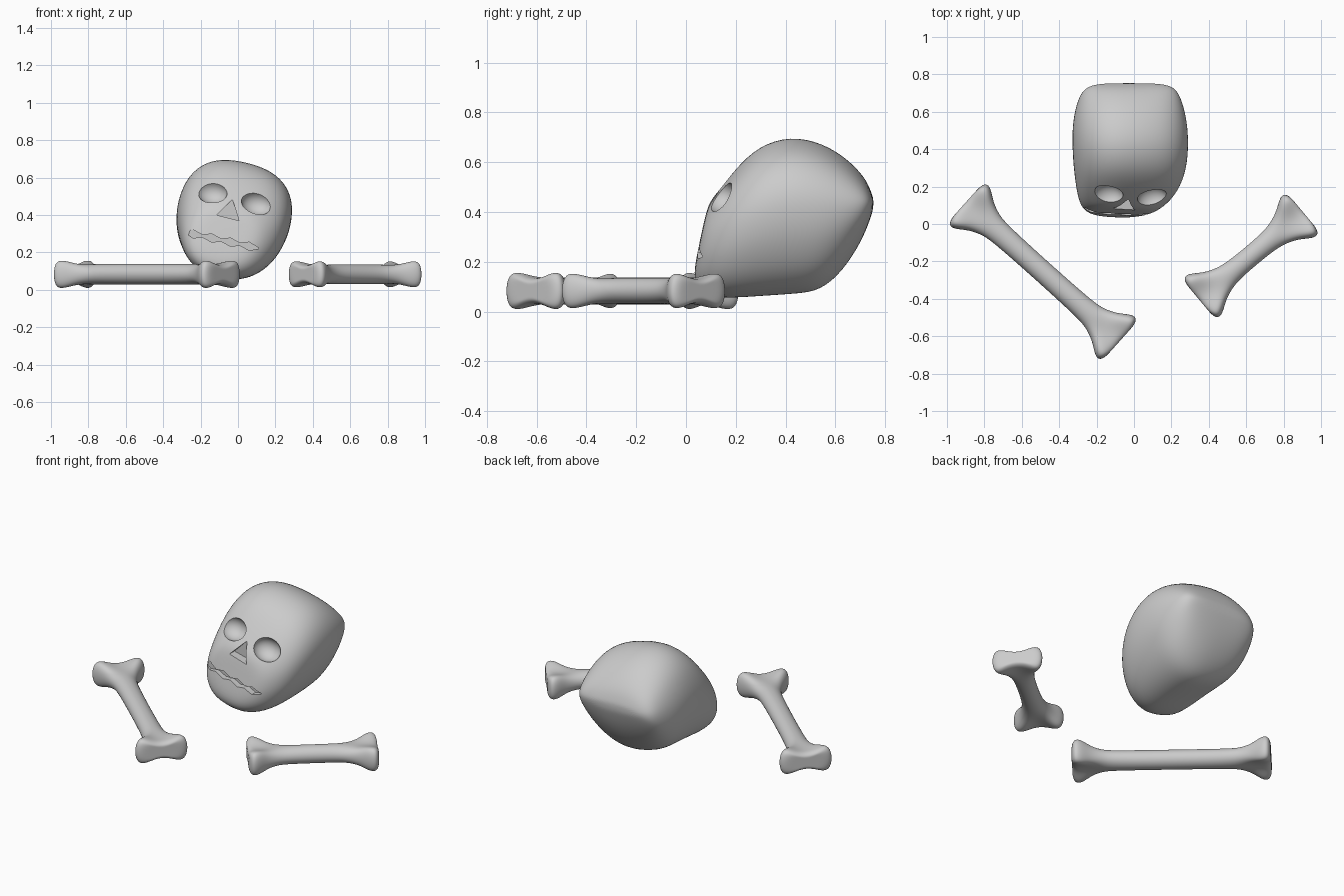
import bpy, bmesh, math
from mathutils import Vector

if "Cube" in bpy.data.objects:
    bpy.data.objects.remove(bpy.data.objects["Cube"])


def make_object(name, bm):
    bmesh.ops.recalc_face_normals(bm, faces=bm.faces[:])
    me = bpy.data.meshes.new(name)
    bm.to_mesh(me)
    bm.free()
    ob = bpy.data.objects.new(name, me)
    bpy.context.collection.objects.link(ob)
    return ob


def loft(name, rings):
    """Bridge equal-sized rings of points and close both ends."""
    bm = bmesh.new()
    vs = [[bm.verts.new(p) for p in r] for r in rings]
    n = len(vs[0])
    for a, b in zip(vs, vs[1:]):
        for i in range(n):
            j = (i + 1) % n
            bm.faces.new((a[i], a[j], b[j], b[i]))
    bm.faces.new(vs[0])
    bm.faces.new(vs[-1])
    return make_object(name, bm)


def apply_mods(ob):
    bpy.ops.object.select_all(action='DESELECT')
    ob.select_set(True)
    bpy.context.view_layer.objects.active = ob
    for m in list(ob.modifiers):
        bpy.ops.object.modifier_apply(modifier=m.name)


def finish(ob, angle=35):
    apply_mods(ob)
    bpy.ops.object.shade_smooth_by_angle(angle=math.radians(angle))


# --- bones: two-lobed ends flaring from a round shaft ---
def bone(name, p0, p1, s=1.0, n=24):
    p0, p1 = Vector(p0), Vector(p1)
    length = (p1 - p0).length
    d = (p1 - p0).normalized()
    side = Vector((-d.y, d.x, 0))
    # distance from end, half width, mid half height, lobe amount
    end = [(0.0, .07, .022, .045), (0.0, .125, .036, .08), (.02, .157, .05, .12), (.06, .14, .05, .11),
           (.11, .10, .052, .04), (.18, .070, .055, 0), (.26, .058, .055, 0)]
    stations = end + [(length - t, w, h, k) for t, w, h, k in reversed(end)]
    rings = []
    for t, w, h, k in stations:
        ring = []
        for i in range(n):
            a = 2 * math.pi * i / n
            c, z = math.cos(a), math.sin(a)
            ring.append(p0 + d * t + side * (w * s * c) + Vector((0, 0, .083 + z * s * (h + k * c * c))))
        rings.append(ring)
    ob = loft(name, rings)
    ob.modifiers.new("smooth", 'SUBSURF').levels = 2
    finish(ob, 60)


bone("long_bone", (-.9, .115, 0), (-.075, -.625, 0))
bone("short_bone", (.905, .062, 0), (.347, -.403, 0), .95)

# --- skull: slanted rolled rings from face to back of head ---
ROLL = math.radians(-14)


def section(n=24, e=2.5, taper=.12):
    pts = []
    for i in range(n):
        a = 2 * math.pi * i / n
        c, s = math.cos(a), math.sin(a)
        u = math.copysign(abs(c) ** (2 / e), c)
        v = math.copysign(abs(s) ** (2 / e), s)
        u *= 1 - taper * max(0, -v)
        pts.append((u * math.cos(ROLL) - v * math.sin(ROLL), u * math.sin(ROLL) + v * math.cos(ROLL)))
    lo = [min(p[k] for p in pts) for k in (0, 1)]
    hi = [max(p[k] for p in pts) for k in (0, 1)]
    return [tuple((p[k] - lo[k]) / (hi[k] - lo[k]) for k in (0, 1)) for p in pts]


unit = section()
# bottom y, bottom z, top y, top z, left x, right x
levels = [(.042, .22, .072, .36, -.14, .02), (.028, .13, .09, .435, -.24, .10),
          (.06, .075, .125, .48, -.285, .165), (.14, .048, .20, .577, -.308, .24),
          (.30, .06, .29, .668, -.325, .285), (.44, .068, .42, .71, -.333, .295),
          (.54, .08, .55, .68, -.33, .287), (.63, .16, .65, .615, -.31, .265),
          (.705, .28, .72, .54, -.28, .235), (.74, .37, .745, .48, -.23, .19),
          (.752, .41, .754, .45, -.15, .10)]
rings = [[(xl + (xr - xl) * u, yb + (yt - yb) * v, zb + (zt - zb) * v) for u, v in unit]
         for yb, zb, yt, zt, xl, xr in levels]
skull = loft("skull", rings)
skull.modifiers.new("smooth", 'SUBSURF').levels = 2


def prism(name, outline, y0, y1):
    return loft(name, [[(x, y, z) for x, z in outline] for y in (y0, y1)])


# eye sockets
cutters = []
for name, loc in (("left_eye_cutter", (-.14, .15, .525)), ("right_eye_cutter", (.10, .135, .465))):
    bpy.ops.mesh.primitive_uv_sphere_add(segments=32, ring_count=16, radius=1, location=loc,
                                         rotation=(0, -ROLL, 0))
    eye = bpy.context.object
    eye.name = name
    eye.scale = (.083, .07, .066)
    cutters.append(eye)

# nose and jagged mouth
cutters.append(prism("nose_cutter", [(-.03, .485), (-.115, .40), (.005, .37)], -.05, .13))
knots = 8
upper, lower = [], []
for i in range(knots + 1):
    f = i / knots
    x, z = -.29 + .40 * f, .31 - .088 * f
    h = .003 if i in (0, knots) else (.022 if i % 2 else .006)
    upper.append((x, z + h))
    lower.append((x, z - h))
cutters.append(prism("mouth_cutter", upper + lower[::-1], -.05, .085))

bpy.context.view_layer.update()
for c in cutters:
    m = skull.modifiers.new(c.name, 'BOOLEAN')
    m.operation = 'DIFFERENCE'
    m.solver = 'EXACT'
    m.object = c
finish(skull, 35)
for c in cutters:
    bpy.data.objects.remove(c, do_unlink=True)
